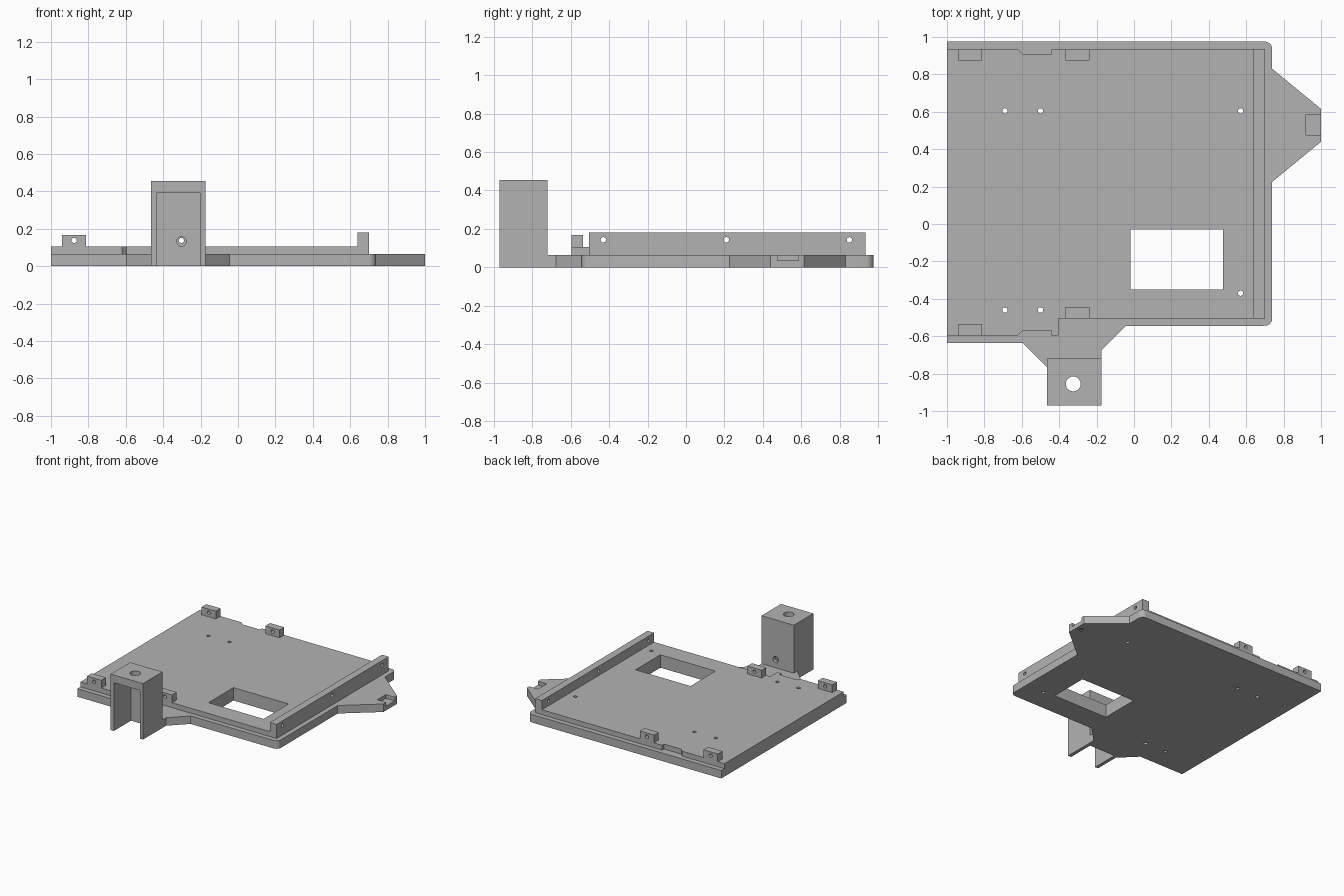
import bpy, bmesh, math
from mathutils import Matrix

if "Cube" in bpy.data.objects:
    bpy.data.objects.remove(bpy.data.objects["Cube"])

grey = bpy.data.materials.new("plain_grey")
grey.diffuse_color = (0.45, 0.45, 0.45, 1)
grey.use_nodes = True
grey.node_tree.nodes["Principled BSDF"].inputs["Base Color"].default_value = grey.diffuse_color

BASE_TOP, DECK_TOP = 0.065, 0.105


def add_box(bm, x0, x1, y0, y1, z0, z1):
    m = Matrix.Translation(((x0 + x1) / 2, (y0 + y1) / 2, (z0 + z1) / 2)) \
        @ Matrix.Diagonal((x1 - x0, y1 - y0, z1 - z0, 1))
    bmesh.ops.create_cube(bm, size=1, matrix=m)


def add_hole(bm, centre, radius, length, axis='Z'):
    rot = {'X': Matrix.Rotation(math.pi / 2, 4, 'Y'),
           'Y': Matrix.Rotation(math.pi / 2, 4, 'X'), 'Z': Matrix()}[axis]
    bmesh.ops.create_cone(bm, cap_ends=True, segments=24, radius1=radius, radius2=radius,
                          depth=length, matrix=Matrix.Translation(centre) @ rot)


def add_prism(bm, outline, z0, z1):
    face = bm.faces.new([bm.verts.new((x, y, z0)) for x, y in outline])
    top = bmesh.ops.extrude_face_region(bm, geom=[face])["geom"]
    bmesh.ops.translate(bm, vec=(0, 0, z1 - z0),
                        verts=[v for v in top if isinstance(v, bmesh.types.BMVert)])
    bmesh.ops.recalc_face_normals(bm, faces=bm.faces[:])


def make_object(name, bm):
    mesh = bpy.data.meshes.new(name)
    bm.to_mesh(mesh)
    bm.free()
    mesh.materials.append(grey)
    obj = bpy.data.objects.new(name, mesh)
    bpy.context.collection.objects.link(obj)
    return obj


def cut(obj, bm):
    cutter = make_object(obj.name + "_cutter", bm)
    mod = obj.modifiers.new("cut", 'BOOLEAN')
    mod.operation, mod.solver, mod.object = 'DIFFERENCE', 'EXACT', cutter
    bpy.context.view_layer.update()
    graph = bpy.context.evaluated_depsgraph_get()
    mesh = bpy.data.meshes.new_from_object(obj.evaluated_get(graph))
    obj.modifiers.clear()
    obj.data = mesh
    bpy.data.objects.remove(cutter)
    # smooth the bores while edges stay sharp
    bpy.ops.object.select_all(action='DESELECT')
    obj.select_set(True)
    bpy.context.view_layer.objects.active = obj
    bpy.ops.object.shade_smooth_by_angle(angle=math.radians(30))


def arc(cx, cy, r, start):
    return [(cx + r * math.cos(math.radians(start + a)), cy + r * math.sin(math.radians(start + a)))
            for a in range(0, 91, 15)]


def plate_cutters():
    # rectangular window and small screw holes shared by base and deck
    bm = bmesh.new()
    add_box(bm, -0.02, 0.475, -0.35, -0.03, -0.1, 0.3)
    for x, y in [(-0.69, 0.605), (-0.5, 0.605), (0.57, 0.605),
                 (-0.69, -0.46), (-0.5, -0.46), (0.57, -0.37)]:
        add_hole(bm, (x, y, 0.1), 0.014, 0.5)
    return bm


# base plate with rounded right corners and two mounting tabs
bm = bmesh.new()
add_prism(bm, [(-1, -0.635), (-0.595, -0.635), (-0.465, -0.765), (-0.465, -0.72),
               (-0.175, -0.72), (-0.175, -0.675), (-0.045, -0.545)]
          + arc(0.7, -0.505, 0.039, 270)
          + [(0.739, 0.225), (1, 0.44), (1, 0.615), (0.739, 0.83)]
          + arc(0.7, 0.936, 0.039, 0) + [(-1, 0.975)], 0, BASE_TOP)
base = make_object("base_plate", bm)
bm = plate_cutters()
add_box(bm, 0.92, 1.1, 0.475, 0.585, 0.035, 0.2)
add_hole(bm, (0.955, 0.53, 0), 0.018, 0.3)
cut(base, bm)

# raised deck with shallow edge notches
bm = bmesh.new()
add_prism(bm, [(-1, -0.595), (-0.62, -0.595), (-0.595, -0.57), (-0.44, -0.57), (-0.44, -0.595),
               (-0.405, -0.595), (-0.405, -0.505), (0.7, -0.505), (0.7, 0.935),
               (-0.44, 0.935), (-0.44, 0.91), (-0.595, 0.91), (-0.62, 0.935), (-1, 0.935)],
          BASE_TOP, DECK_TOP)
cut(make_object("raised_deck", bm), plate_cutters())

# side rail with three cross holes
bm = bmesh.new()
add_box(bm, 0.64, 0.7, -0.505, 0.935, DECK_TOP, 0.18)
rail = make_object("side_rail", bm)
bm = bmesh.new()
for y in (-0.43, 0.21, 0.85):
    add_hole(bm, (0.67, y, 0.143), 0.014, 0.3, 'X')
cut(rail, bm)

# four drilled lugs along the front and back edges
for name, x, y in [("front_left_lug", -0.94, -0.595), ("front_middle_lug", -0.367, -0.505),
                   ("back_left_lug", -0.94, 0.875), ("back_middle_lug", -0.367, 0.875)]:
    bm = bmesh.new()
    add_box(bm, x, x + 0.128, y, y + 0.06, DECK_TOP, 0.168)
    lug = make_object(name, bm)
    bm = bmesh.new()
    add_hole(bm, (x + 0.064, y + 0.03, 0.138), 0.014, 0.3, 'Y')
    cut(lug, bm)

# hollow tower, open at the front and bottom, with holes in its top and back
bm = bmesh.new()
add_box(bm, -0.465, -0.175, -0.97, -0.72, 0, 0.455)
tower = make_object("hollow_tower", bm)
bm = bmesh.new()
add_box(bm, -0.437, -0.203, -1.1, -0.75, -0.1, 0.392)
cut(tower, bm)
bm = bmesh.new()
add_hole(bm, (-0.325, -0.855, 0.43), 0.04, 0.2)
add_hole(bm, (-0.302, -0.73, 0.132), 0.025, 0.2, 'Y')
cut(tower, bm)
